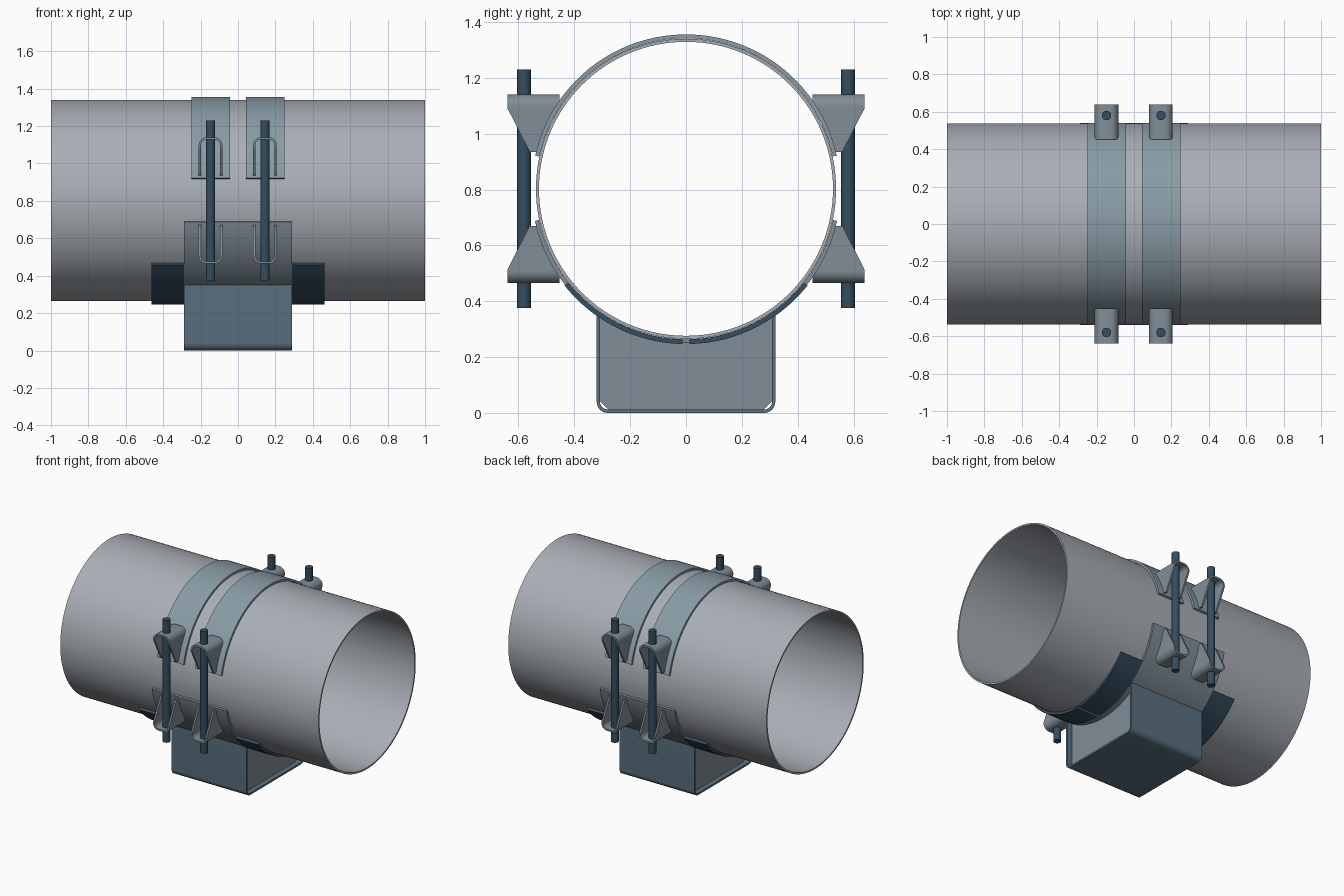
import bpy, bmesh
from math import sin, cos, radians, sqrt

if "Cube" in bpy.data.objects:
    bpy.data.objects.remove(bpy.data.objects["Cube"])

ZC = 0.8025        # pipe axis height
R = 0.5375         # pipe outer radius
RS = 0.553         # strap / cradle outer radius
T = 0.012          # sheet thickness


def material(name, rgb):
    m = bpy.data.materials.new(name)
    m.diffuse_color = (*rgb, 1)
    m.use_nodes = True
    m.node_tree.nodes["Principled BSDF"].inputs["Base Color"].default_value = m.diffuse_color
    return m


PIPE = material("pipe_grey", (0.40, 0.43, 0.47))
STRAP = material("strap_blue_grey", (0.25, 0.33, 0.38))
LUG = material("lug_grey", (0.22, 0.27, 0.31))
STEEL = material("channel_steel", (0.10, 0.16, 0.21))
DARK = material("dark_steel", (0.035, 0.075, 0.115))


def sweep(name, sections, mat, closed=False):
    """Solid made by joining successive four-cornered sections."""
    bm = bmesh.new()
    rows = [[bm.verts.new(p) for p in s] for s in sections]
    n = len(rows)
    for i in range(n if closed else n - 1):
        a, b = rows[i], rows[(i + 1) % n]
        for k in range(4):
            j = (k + 1) % 4
            bm.faces.new((a[k], a[j], b[j], b[k]))
    if not closed:
        bm.faces.new(rows[0])
        bm.faces.new(rows[-1])
    bmesh.ops.recalc_face_normals(bm, faces=bm.faces)
    for f in bm.faces:
        f.smooth = True
    for e in bm.edges:
        e.smooth = e.calc_face_angle(0) < radians(30)
    me = bpy.data.meshes.new(name)
    bm.to_mesh(me)
    bm.free()
    me.materials.append(mat)
    ob = bpy.data.objects.new(name, me)
    bpy.context.collection.objects.link(ob)
    return ob


def prism(name, outer, inner, x0, x1, mat, closed=False):
    """Band between two (y, z) lines, extruded along x."""
    secs = [[(x0, *o), (x1, *o), (x1, *i), (x0, *i)] for o, i in zip(outer, inner)]
    return sweep(name, secs, mat, closed)


def arc(r, a0, a1, n, cy=0, cz=ZC):
    return [(cy + r * cos(radians(a0 + (a1 - a0) * i / n)),
             cz + r * sin(radians(a0 + (a1 - a0) * i / n))) for i in range(n + 1)]


def arc_band(name, r0, r1, a0, a1, x0, x1, mat, n=64):
    return prism(name, arc(r1, a0, a1, n), arc(r0, a0, a1, n), x0, x1, mat)


# pipe
prism("pipe", arc(R, 0, 360, 128)[:-1], arc(R - 0.011, 0, 360, 128)[:-1], -1, 1, PIPE, True)

# upper straps and lower cradle
for s, side in ((-1, "left"), (1, "right")):
    arc_band(f"top_strap_{side}", R + 0.001, RS, 12.4, 167.6,
             s * 0.146 - 0.102, s * 0.146 + 0.102, STRAP)
arc_band("cradle", R + 0.001, RS, 192, 348, -0.29, 0.29, LUG)

# wear pads at both ends of the cradle, split along the bottom
for s, side in ((-1, "left"), (1, "right")):
    for a0, a1, half in ((218.5, 268.7, "front"), (271.3, 321.5, "back")):
        arc_band(f"wear_pad_{side}_{half}", R + 0.001, 0.556, a0, a1,
                 s * 0.29, s * 0.462, DARK, 24)


# U channel base with rounded lower corners
def channel_line(inset):
    w, r, rc = 0.32 - inset, 0.04 - inset, 0.04
    top = ZC - sqrt((RS - 0.003) ** 2 - w ** 2)
    return ([(-w, top)] + arc(r, 180, 270, 8, -0.32 + rc, rc)
            + arc(r, 270, 360, 8, 0.32 - rc, rc) + [(w, top)])


prism("base_channel", channel_line(0), channel_line(T), -0.29, 0.29, STEEL)

# recessed end plates with clipped lower corners and curved top
yw, clip, n = 0.308, 0.03, 32
ys = [-yw, -yw + clip] + [-yw + clip + (2 * yw - 2 * clip) * i / n for i in range(1, n)] + [yw - clip, yw]
plate_top = [(y, ZC - sqrt((RS - 0.002) ** 2 - y * y)) for y in ys]
plate_low = [(y, T + max(0, abs(y) - (yw - clip))) for y in ys]
for s, side in ((-1, "left"), (1, "right")):
    prism(f"end_plate_{side}", plate_top, plate_low, s * 0.24, s * 0.252, LUG)


# bolt lugs: bent U plates trimmed to the pipe
def lug(name, cx, sy, sz):
    w, r, d0, d1, d2 = 0.063, 0.042, 0.1325, 0.2875, 0.3375
    half = [(w, d0 + (d1 - d0) * i / 8, 1, 0) for i in range(9)]
    for i in range(9):
        a = radians(90 * i / 8)
        half.append((w - r + r * cos(a), d2 - r + r * sin(a), cos(a), sin(a)))
    path = half + [(-x, z, -nx, nz) for x, z, nx, nz in reversed(half)]

    def span(d):
        y_in = max(0.453, sqrt((RS - 0.002) ** 2 - d * d))
        y_out = 0.56 + 0.079 * min(1, (d - d0) / (d1 - d0))
        return y_in, y_out

    secs = []
    for x, d, nx, nd in path:
        xi, di = x - T * nx, d - T * nd
        (a, b), (c, e) = span(d), span(di)
        secs.append([(cx + px, sy * py, ZC + sz * pd) for px, py, pd in
                     ((x, a, d), (x, b, d), (xi, e, di), (xi, c, di))])
    sweep(name, secs, LUG)


# lugs and threaded rods at the four bolt positions
for cx, side in ((-0.147, "left"), (0.144, "right")):
    for sy, face in ((-1, "front"), (1, "back")):
        lug(f"upper_lug_{side}_{face}", cx, sy, 1)
        lug(f"lower_lug_{side}_{face}", cx, sy, -1)
        bpy.ops.mesh.primitive_cylinder_add(vertices=32, radius=0.025, depth=0.855,
                                            location=(cx, sy * 0.58, ZC))
        rod = bpy.context.object
        rod.name = f"bolt_rod_{side}_{face}"
        rod.data.materials.append(DARK)
        bpy.ops.object.shade_smooth_by_angle()
